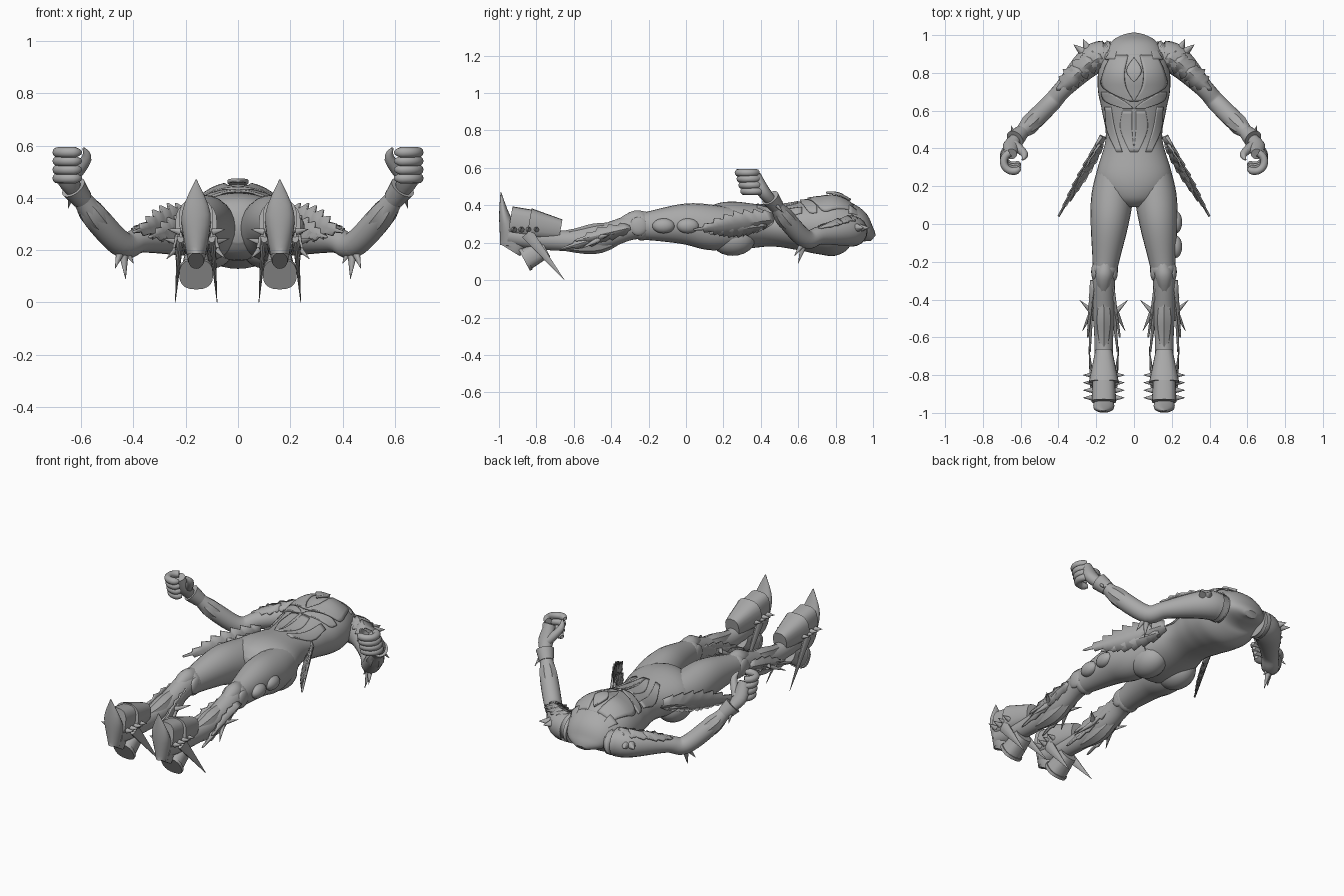
import bpy, bmesh, math
from mathutils import Vector as V

SIDE, BACK, UP = V((1, 0, 0)), V((0, 1, 0)), V((0, 0, 1))
SHADE = (0.4, 0.4, 0.4, 1)

default_cube = bpy.data.objects.get("Cube")
if default_cube:
    bpy.data.objects.remove(default_cube)

grey = bpy.data.materials.new("plain grey")
grey.use_nodes = True
grey.diffuse_color = SHADE
grey.node_tree.nodes["Principled BSDF"].inputs["Base Color"].default_value = SHADE


def finish(name, bm, mirror=True, thick=0, angle=40):
    bmesh.ops.remove_doubles(bm, verts=bm.verts, dist=0.0001)
    bmesh.ops.recalc_face_normals(bm, faces=bm.faces)
    mesh = bpy.data.meshes.new(name)
    bm.to_mesh(mesh)
    bm.free()
    mesh.materials.append(grey)
    part = bpy.data.objects.new(name, mesh)
    bpy.context.collection.objects.link(part)
    bpy.ops.object.select_all(action='DESELECT')
    part.select_set(True)
    bpy.context.view_layer.objects.active = part
    bpy.ops.object.shade_smooth_by_angle(angle=math.radians(angle))
    if thick:
        solid = part.modifiers.new("Thickness", 'SOLIDIFY')
        solid.thickness = thick
        solid.offset = 0
    if mirror:
        part.modifiers.new("Mirror", 'MIRROR')


def at(rows, t):
    """Smoothly interpolated row, where t counts rows from the first."""
    last = len(rows) - 1
    i = min(int(t), last - 1)
    t -= i
    near = [rows[min(max(i + k, 0), last)] for k in (-1, 0, 1, 2)]
    return [b + t * (c - a) / 2 + t * t * (a - 2.5 * b + 2 * c - d / 2)
            + t ** 3 * (1.5 * (b - c) + (d - a) / 2) for a, b, c, d in zip(*near)]


def smooth(rows, steps):
    return [at(rows, i / steps) for i in range((len(rows) - 1) * steps + 1)]


def bridge(bm, rows, closed=False):
    for p, q in zip(rows, rows[1:]):
        for k in range(0 if closed else 1, len(p)):
            bm.faces.new((p[k - 1], p[k], q[k], q[k - 1]))


def tube(name, rows, steps=4, sides=20, boxy=1, ref=SIDE, mirror=True):
    """Loft rings along rows of centre, side radius and optional depth radius."""
    path = smooth([row if len(row) > 4 else (*row, row[3]) for row in rows], steps)
    bm, rings = bmesh.new(), []
    for i, (x, y, z, wide, deep) in enumerate(path):
        before, after = path[max(i - 1, 0)], path[min(i + 1, len(path) - 1)]
        along = (V(after[:3]) - V(before[:3])).normalized()
        across = (ref - along * along.dot(ref)).normalized()
        over = along.cross(across)
        ring = []
        for k in range(sides):
            turn = math.tau * k / sides
            c, s = (math.copysign(abs(v) ** boxy, v) for v in (math.cos(turn), math.sin(turn)))
            ring.append(bm.verts.new(V((x, y, z)) + across * max(wide, .001) * c + over * max(deep, .001) * s))
        rings.append(ring)
    bridge(bm, rings, closed=True)
    bm.faces.new(rings[0])
    bm.faces.new(rings[-1])
    finish(name, bm, mirror)


def spike(name, base, tip, wide, deep=None, ref=SIDE):
    tube(name, [(*base, wide, deep or wide), (*tip, 0, 0)], steps=1, sides=10, ref=ref)


def ball(name, centre, size, mirror=True):
    bm = bmesh.new()
    bmesh.ops.create_uvsphere(bm, u_segments=20, v_segments=12, radius=1)
    for v in bm.verts:
        v.co = V(centre) + v.co * V(size)
    finish(name, bm, mirror)


def leaf(name, base, tip, across, width, teeth=6, ridge=.02):
    """Serrated feather plate with a raised centre rib."""
    base, tip = V(base), V(tip)
    along = tip - base
    side = (across - along * across.dot(along) / along.length_squared).normalized()
    over = along.cross(side).normalized()
    if over.x + over.z < 0:
        over.negate()
    bm, rows = bmesh.new(), []
    for i in range(2 * teeth + 1):
        t, tooth = i / (2 * teeth), i % 2
        half = width * math.sin(math.pi * (.2 + .75 * t)) * (1 - t ** 4) * (1.1 if tooth else .7)
        middle = base + along * t
        edge = middle + along * .05 * tooth
        points = edge - side * half, middle + over * ridge * (1 - t), edge + side * half
        rows.append([bm.verts.new(p) for p in points])
    bridge(bm, rows)
    finish(name, bm, thick=.01, angle=25)


def spot(limb, t, out=0, up=0):
    """Point beside a limb, offset in multiples of its radius."""
    x, y, z, wide, deep = at(limb, t)
    return V((x + out * wide, y, z + up * deep))


def shell(name, limb, start, end, swell, lift=0, sides=10):
    """Armour plate that follows part of a limb and narrows at both ends."""
    rows = []
    for i in range(9):
        t = start + (end - start) * i / 8
        size = swell * (.5 + .5 * math.sin(math.pi * i / 8))
        wide, deep = at(limb, t)[3:]
        rows.append((*spot(limb, t, up=lift), wide * size, deep * size))
    tube(name, rows, steps=1, sides=sides)


# Torso rows: y, half width, half depth
body = [(1, .04, .02), (.97, .11, .05), (.9, .16, .11), (.8, .19, .16), (.7, .19, .15), (.6, .17, .13),
        (.45, .15, .11), (.25, .2, .13), (.14, .15, .11), (.09, .06, .06)]


def spine(y):
    return .29 - 3 * max(0, y - .85) ** 2


tube("torso", [(0, y, spine(y), w, d) for y, w, d in body], steps=6, sides=40, mirror=False)
fine_body = smooth(body, 12)


def skin(x, y):
    row = min(fine_body, key=lambda r: abs(r[0] - y))
    return spine(y) + row[2] * math.sqrt(max(0, 1 - (x / row[1]) ** 2))


def panel(name, rows, lift=.004, mirror=True):
    """Plate laid over the torso from rows of y, inner x and outer x."""
    bm, grid = bmesh.new(), []
    for y, inner, outer in smooth(rows, 4):
        xs = [inner + (outer - inner) * k / 8 for k in range(9)]
        grid.append([bm.verts.new((x, y, skin(x, y) + lift)) for x in xs])
    bridge(bm, grid)
    finish(name, bm, mirror, thick=.014)


# Chest, collar and waist plates
panel("chest_plate", [(.89, .03, .12), (.8, .05, .16), (.72, .04, .16), (.65, 0, .02)])
panel("rib_band", [(.7, .14, .17), (.65, .05, .15), (.61, 0, .05)], lift=.001)
panel("collar_plate", [(.97, -.05, .05), (.93, -.07, .07), (.89, -.04, .04)], mirror=False)
panel("chest_gem", [(.88, 0, 0), (.81, -.04, .04), (.75, 0, 0)], lift=.016, mirror=False)
panel("shoulder_yoke", [(.95, .08, .1), (.87, .1, .15)])
panel("waist_plate", [(.62, .12, .15), (.5, .1, .14), (.38, .06, .09)], lift=0)
panel("abdomen", [(.6, .01, .06), (.5, .01, .07), (.38, 0, .02)], lift=-.003)

# Legs: y, height and radius, spreading towards the knee
leg = [(min(.16, .13 - y / 10), y, z, r, 1.1 * r) for y, z, r in (
    (.3, .28, .09), (.15, .28, .11), (0, .3, .1), (-.2, .29, .07), (-.3, .28, .06),
    (-.45, .23, .06), (-.6, .21, .05), (-.8, .22, .05), (-.95, .24, .05))]
tube("leg", leg, steps=6, sides=24)
ball("buttock", (.1, .25, .22), (.09, .12, .09))
shell("knee_guard", leg, 2.9, 4.5, swell=.8, lift=.5)
shell("shin_guard", leg, 4.5, 6.5, swell=.9, lift=.4, sides=8)
shell("calf_guard", leg, 4.2, 6.5, swell=.9, lift=-.4, sides=8)
shell("thigh_band", leg, 2.8, 4, swell=1.1, sides=20)

for sign, word in ((1, "outer"), (-1, "inner")):
    ball(word + "_knee_disc", spot(leg, 3.5, sign * .8), (.02, .05, .05))
    leaf(word + "_shin_fin", spot(leg, 4, sign * .8), spot(leg, 6, sign * 1.7), UP, .04, teeth=5)
    leaf(word + "_calf_fin", spot(leg, 4.6, sign * .9), spot(leg, 6.4, sign * 1.5, -.9), UP, .03, teeth=4)
    spike(word + "_calf_spike", spot(leg, 5.2, sign * .8), spot(leg, 4.7, sign * 2.1), .02)
    spike(word + "_lower_spike", spot(leg, 4.9, sign * .8), spot(leg, 5.8, sign * 2.2, -.8), .02)
    # Long ankle spurs and the small spines along the boot
    spike(word + "_heel_spur", (.16 + sign * .06, -.85, .25), (.16 + sign * .08, -.65, 0), .014, .035)
    for i in range(4):
        y = -.8 - .04 * i
        spike(word + "_boot_spine", (.16 + sign * .06, y, .27), (.16 + sign * .11, y, .28), .016, ref=BACK)

# Round studs on the left thigh only
for y in (.01, -.12):
    ball("thigh_stud", (.22, y, .29), (.035, .06, .04), mirror=False)


def boot(name, *rows, **options):
    tube(name, [(.16, *row) for row in rows], **options)


# Boots
boot("toe", (-.99, .47, .002), (-.97, .34, .055, .03), (-.93, .2, .04, .065), (-.94, .16, .03, .06))
boot("ankle_cuff", (-.67, .27, .045, .055), (-.84, .3, .08, .085), steps=3, boxy=.75)
boot("instep_cuff", (-.82, .3, .06, .075), (-.94, .32, .065, .075), steps=1, boxy=.7)
boot("heel_cup", (-.75, .17, .045, .05), (-.86, .11, .06), steps=1, boxy=.8)
boot("heel_rim", (-.85, .115, .065), (-.865, .107, .065), steps=1, boxy=.8)

# Hip feathers
leaf("hip_feather", (.16, .46, .33), (.4, .04, .27), UP + SIDE / 3, .07, teeth=8)
leaf("hip_under_feather", (.17, .42, .3), (.34, .12, .25), UP + SIDE / 2, .05)

# Arms: shoulder, elbow, wrist
arm = [(*row, row[3]) for row in (
    (.12, .89, .26, .08), (.22, .87, .26, .08), (.37, .72, .24, .05), (.44, .64, .22, .05),
    (.54, .54, .32, .05), (.6, .48, .4, .035), (.63, .45, .44, .03))]
tube("arm", arm, steps=6)
ball("elbow_guard", spot(arm, 3), (.05, .05, .05))
shell("forearm_guard", arm, 3.3, 5.2, swell=1.1, sides=8)
tube("wrist_cuff", [(*spot(arm, 4.9), .04), (*spot(arm, 6), .05)], steps=1)
spike("wrist_spike", spot(arm, 6), (.65, .52, .36), .02)
for tip in ((.43, .6, .09), (.47, .58, .13), (.4, .63, .15)):
    spike("elbow_spike", spot(arm, 3), tip, .025)

# Shoulder feathers and horns
for i in range(3):
    leaf("shoulder_feather", spot(arm, .6 + .4 * i, up=.8), spot(arm, 1.5 + .3 * i, .6, .8),
         SIDE + BACK, .06, teeth=4)
leaf("shoulder_side_feather", spot(arm, .8), spot(arm, 2, .8), UP, .06)
for tip in ((.27, .98, .28), (.32, .95, .28)):
    spike("shoulder_horn", spot(arm, 1, up=.2), tip, .05)

# Hands: curled fingers stacked upward, with a hooked thumb
tube("palm", [(.63, .45, .43, .03), (.65, .41, .48, .045, .035), (.65, .37, .56, .03)])
for i in range(4):
    curl = []
    for k in range(9):
        turn = 1.2 - .45 * k
        curl.append((.64 + .05 * math.cos(turn), .36 - .01 * i + .05 * math.sin(turn), .475 + .033 * i,
                     .02 if k < 8 else .01))
    tube("finger", curl, steps=2, sides=12, ref=UP)
tube("thumb", [(.63, .42, .48, .025), (.58, .37, .55, .02), (.59, .34, .59, .005)], sides=12, ref=BACK)
